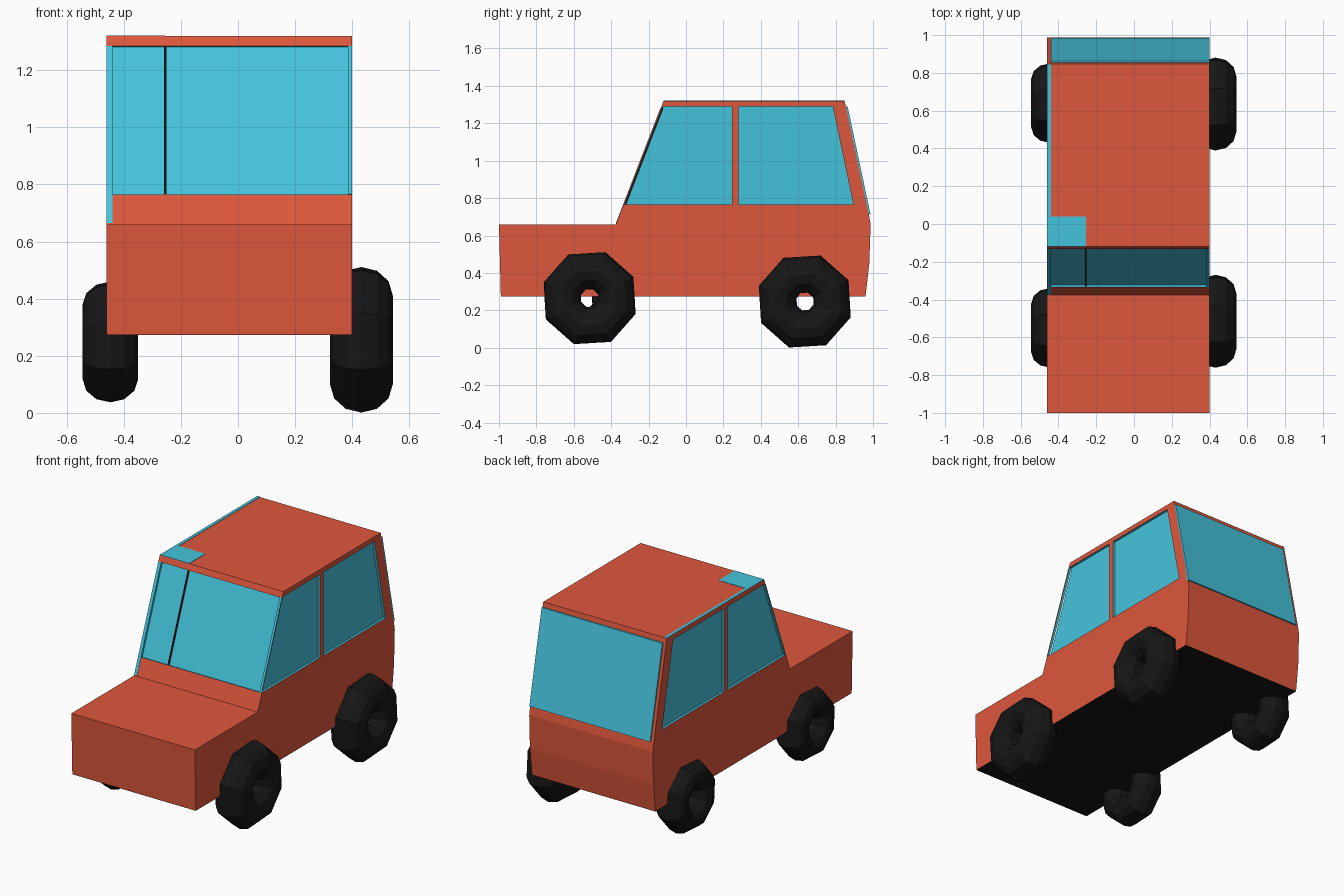
import bpy, bmesh, math

if "Cube" in bpy.data.objects:
    bpy.data.objects.remove(bpy.data.objects["Cube"])


def material(name, rgb):
    m = bpy.data.materials.new(name)
    m.diffuse_color = (*rgb, 1)
    m.use_nodes = True
    m.node_tree.nodes["Principled BSDF"].inputs["Base Color"].default_value = m.diffuse_color
    return m


RED = material("red_paint", (0.73, 0.095, 0.045))
GLASS = material("blue_glass", (0.06, 0.55, 0.72))
BLACK = material("black_rubber", (0.008, 0.008, 0.008))


def finish(name, bm, mats, index=0):
    bmesh.ops.recalc_face_normals(bm, faces=bm.faces)
    for f in bm.faces:
        f.material_index = index
    me = bpy.data.meshes.new(name)
    bm.to_mesh(me)
    bm.free()
    for m in mats:
        me.materials.append(m)
    ob = bpy.data.objects.new(name, me)
    bpy.context.collection.objects.link(ob)
    return ob


def prism(name, profile, x0, x1, mats, index=0):
    """Extrude a (y, z) side profile from x0 to x1."""
    bm = bmesh.new()
    face = bm.faces.new([bm.verts.new((x0, y, z)) for y, z in profile])
    new = bmesh.ops.extrude_face_region(bm, geom=[face])["geom"]
    bmesh.ops.translate(bm, vec=(x1 - x0, 0, 0),
                        verts=[v for v in new if isinstance(v, bmesh.types.BMVert)])
    return finish(name, bm, mats, index)


def rect(y0, y1, z0, z1):
    return [(y0, z0), (y1, z0), (y1, z1), (y0, z1)]


def screen(z0, z1, inner, outer):
    """Sloped strip along the windscreen, between two depths from its surface."""
    def pt(z, d):
        return (-0.375 + (z - 0.66) * 0.255 / 0.66 + d * 0.933, z - d * 0.36)
    return [pt(z0, outer), pt(z1, outer), pt(z1, inner), pt(z0, inner)]


# body shell: bonnet, cabin and tail in one profile
body = prism("body", [(-0.99, 0.275), (0.96, 0.275), (0.98, 0.45), (0.987, 0.66),
                      (0.98, 0.70), (0.848, 1.32), (-0.12, 1.32), (-0.375, 0.66),
                      (-1.0, 0.66)], -0.46, 0.40, [RED, GLASS])

# window recesses
front_win = [(-0.33, 0.765), (0.245, 0.765), (0.245, 1.29), (-0.125, 1.29)]
rear_win = [(0.28, 0.765), (0.895, 0.765), (0.785, 1.29), (0.28, 1.29)]
cuts = [(p, *xs) for p in (front_win, rear_win) for xs in ((0.385, 0.5), (-0.56, -0.445))]
cuts.append((screen(0.765, 1.285, 0.012, -0.05), -0.44, 0.385))
for i, (p, x0, x1) in enumerate(cuts):
    cutter = prism(f"window_cutter_{i}", p, x0, x1, [RED, GLASS], 1)
    cutter.hide_render = True
    mod = body.modifiers.new("window", "BOOLEAN")
    mod.operation, mod.solver, mod.object = "DIFFERENCE", "EXACT", cutter
    bpy.context.view_layer.objects.active = body
    bpy.ops.object.modifier_apply(modifier=mod.name)
    bpy.data.objects.remove(cutter)

# windscreen pillars and divider
prism("left_pillar", screen(0.665, 1.285, 0.005, -0.002), -0.46, -0.44, [GLASS])
prism("right_pillar", screen(0.765, 1.285, 0.005, -0.002), 0.385, 0.40, [GLASS])
prism("windscreen_divider", screen(0.765, 1.285, 0.02, 0.004), -0.259, -0.251, [BLACK])

# rear window
prism("rear_window", [(0.96, 0.715), (0.986, 0.715), (0.864, 1.29), (0.84, 1.29)],
      -0.44, 0.40, [GLASS])

# glass trim along the left of the roof
prism("roof_trim", rect(-0.12, 0.848, 1.31, 1.322), -0.46, -0.44, [GLASS])
prism("roof_patch", rect(-0.12, 0.04, 1.31, 1.322), -0.44, -0.255, [GLASS])

# floor
prism("underbody", rect(-0.989, 0.959, 0.273, 0.28), -0.459, 0.399, [BLACK])


def wheel(name, x, y, z, major, minor, half_width, sides=8, ring=12):
    """Eight-sided ring tyre with its axle along x."""
    bm = bmesh.new()
    rows = []
    for i in range(sides):
        a = math.radians(26) + math.tau * i / sides
        row = []
        for j in range(ring):
            b = math.tau * j / ring
            r = major + minor * math.cos(b)
            row.append(bm.verts.new((x + half_width * math.sin(b),
                                     y + r * math.cos(a), z + r * math.sin(a))))
        rows.append(row)
    for i in range(sides):
        for j in range(ring):
            p, q, k = rows[i], rows[(i + 1) % sides], (j + 1) % ring
            bm.faces.new((p[j], q[j], q[k], p[k]))
    return finish(name, bm, [BLACK])


# wheels: the right pair is larger
wheel("front_right_wheel", 0.432, -0.515, 0.265, 0.155, 0.105, 0.11)
wheel("rear_right_wheel", 0.432, 0.635, 0.247, 0.155, 0.105, 0.11)
wheel("front_left_wheel", -0.447, -0.55, 0.25, 0.137, 0.085, 0.097)
wheel("rear_left_wheel", -0.447, 0.64, 0.247, 0.137, 0.085, 0.097)
